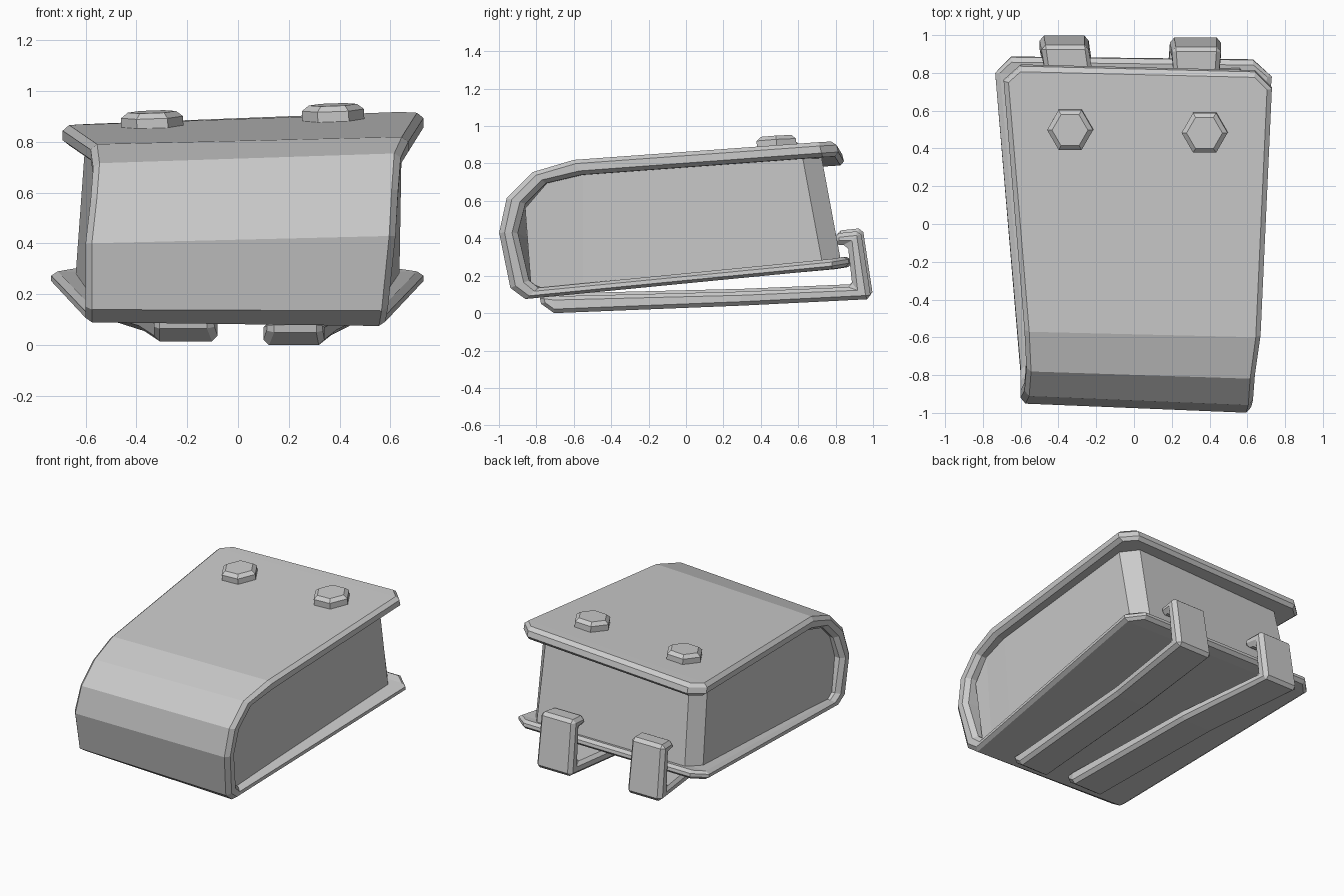
import bpy, bmesh, math
from mathutils import Vector, Matrix

if "Cube" in bpy.data.objects:
    bpy.data.objects.remove(bpy.data.objects["Cube"])


def finish(bm, name, bevel=0.0, limit=60):
    bmesh.ops.recalc_face_normals(bm, faces=bm.faces)
    me = bpy.data.meshes.new(name)
    bm.to_mesh(me)
    bm.free()
    ob = bpy.data.objects.new(name, me)
    bpy.context.collection.objects.link(ob)
    if bevel:
        m = ob.modifiers.new("bevel", 'BEVEL')
        m.width = bevel
        m.segments = 1
        m.limit_method = 'ANGLE'
        m.angle_limit = math.radians(limit)
    return ob


def loft(sections, name, bevel=0.0):
    """Skin a list of four-point sections and cap both ends."""
    bm = bmesh.new()
    rings = [[bm.verts.new(p) for p in s] for s in sections]
    for a, b in zip(rings, rings[1:]):
        for i in range(4):
            j = (i + 1) % 4
            bm.faces.new((a[i], a[j], b[j], b[i]))
    bm.faces.new(rings[0])
    bm.faces.new(rings[-1])
    return finish(bm, name, bevel)


def band(stations, name, bevel):
    """Thick bent sheet: left/right x, left and right (y, z), inner offset."""
    secs = []
    for xl, xr, (yl, zl), (yr, zr), dy, dz in stations:
        secs.append([(xl, yl, zl), (xr, yr, zr),
                     (xr, yr + dy, zr + dz), (xl, yl + dy, zl + dz)])
    return loft(secs, name, bevel)


# Wrapped outer shell, from top rear edge round the front to bottom rear edge
band([
    (-0.60, 0.64, (0.83, 0.87), (0.80, 0.92), 0.02, -0.08),
    (-0.69, 0.73, (0.75, 0.865), (0.71, 0.915), 0.02, -0.08),
    (-0.58, 0.67, (-0.57, 0.79), (-0.60, 0.82), 0.04, -0.08),
    (-0.57, 0.64, (-0.78, 0.715), (-0.82, 0.755), 0.07, -0.06),
    (-0.58, 0.63, (-0.91, 0.58), (-0.96, 0.615), 0.10, -0.03),
    (-0.60, 0.62, (-0.95, 0.40), (-1.00, 0.43), 0.10, 0.0),
    (-0.60, 0.59, (-0.90, 0.14), (-0.94, 0.135), 0.10, 0.04),
    (-0.60, 0.58, (-0.82, 0.09), (-0.86, 0.075), 0.07, 0.06),
    (-0.735, 0.73, (0.80, 0.235), (0.78, 0.235), 0.0, 0.055),
    (-0.65, 0.63, (0.89, 0.25), (0.875, 0.25), -0.01, 0.055),
], "outer_shell", 0.024)

# Recessed body with chamfered rear corners
body = []
for yt, zt, yb, zb, xlt, xrt, xlb, xrb in [
    (0.72, 0.84, 0.83, 0.27, -0.53, 0.56, -0.57, 0.56),
    (0.62, 0.83, 0.73, 0.26, -0.60, 0.645, -0.64, 0.635),
    (-0.55, 0.745, -0.55, 0.14, -0.53, 0.60, -0.56, 0.55),
    (-0.74, 0.68, -0.74, 0.12, -0.52, 0.58, -0.555, 0.54),
    (-0.86, 0.54, -0.83, 0.16, -0.53, 0.57, -0.55, 0.54),
]:
    body.append([(xlt, yt, zt - 0.02), (xrt, yt, zt + 0.02),
                 (xrb, yb, zb), (xlb, yb, zb)])
loft(body, "inner_body")

# Two belt clips: bar under the shell, turned up and hooked at the rear
path = [(-0.77, 0.05, -0.01, 0.05), (-0.70, 0.0, 0.0, 0.09),
        (0.30, 0.04, 0.0, 0.075), (0.995, 0.075, -0.10, 0.065),
        (0.94, 0.44, -0.07, -0.075), (0.80, 0.425, 0.0, -0.06)]
left_x = [(-0.33, -0.10), (-0.33, -0.08), (-0.39, -0.14),
          (-0.50, -0.24), (-0.49, -0.24), (-0.47, -0.22)]
right_x = [(0.12, 0.33), (0.10, 0.34), (0.14, 0.39),
           (0.19, 0.46), (0.20, 0.46), (0.21, 0.45)]
for side, xs, lift, back in (("left", left_x, 0.015, 0.005), ("right", right_x, 0.0, -0.005)):
    band([(a, b, (y + back, z + lift), (y + back, z + lift), dy, dz)
          for (a, b), (y, z, dy, dz) in zip(xs, path)], side + "_clip", 0.022)

# Two chamfered hexagonal bolt heads standing square to the top plate
normal = Vector((-0.035, -0.062, 1)).normalized()
turn = Vector((0, 0, 1)).rotation_difference(normal).to_matrix().to_4x4()
for side, x, y, z in (("left", -0.337, 0.50, 0.862), ("right", 0.375, 0.485, 0.890)):
    bm = bmesh.new()
    rings = [[bm.verts.new((r * math.cos(i * math.pi / 3), r * math.sin(i * math.pi / 3), h))
              for i in range(6)] for r, h in ((0.122, -0.03), (0.122, 0.035), (0.095, 0.056))]
    for a, b in zip(rings, rings[1:]):
        for i in range(6):
            j = (i + 1) % 6
            bm.faces.new((a[i], a[j], b[j], b[i]))
    bm.faces.new(rings[0])
    bm.faces.new(rings[-1])
    bm.transform(Matrix.Translation((x, y, z)) @ turn)
    finish(bm, side + "_bolt")
